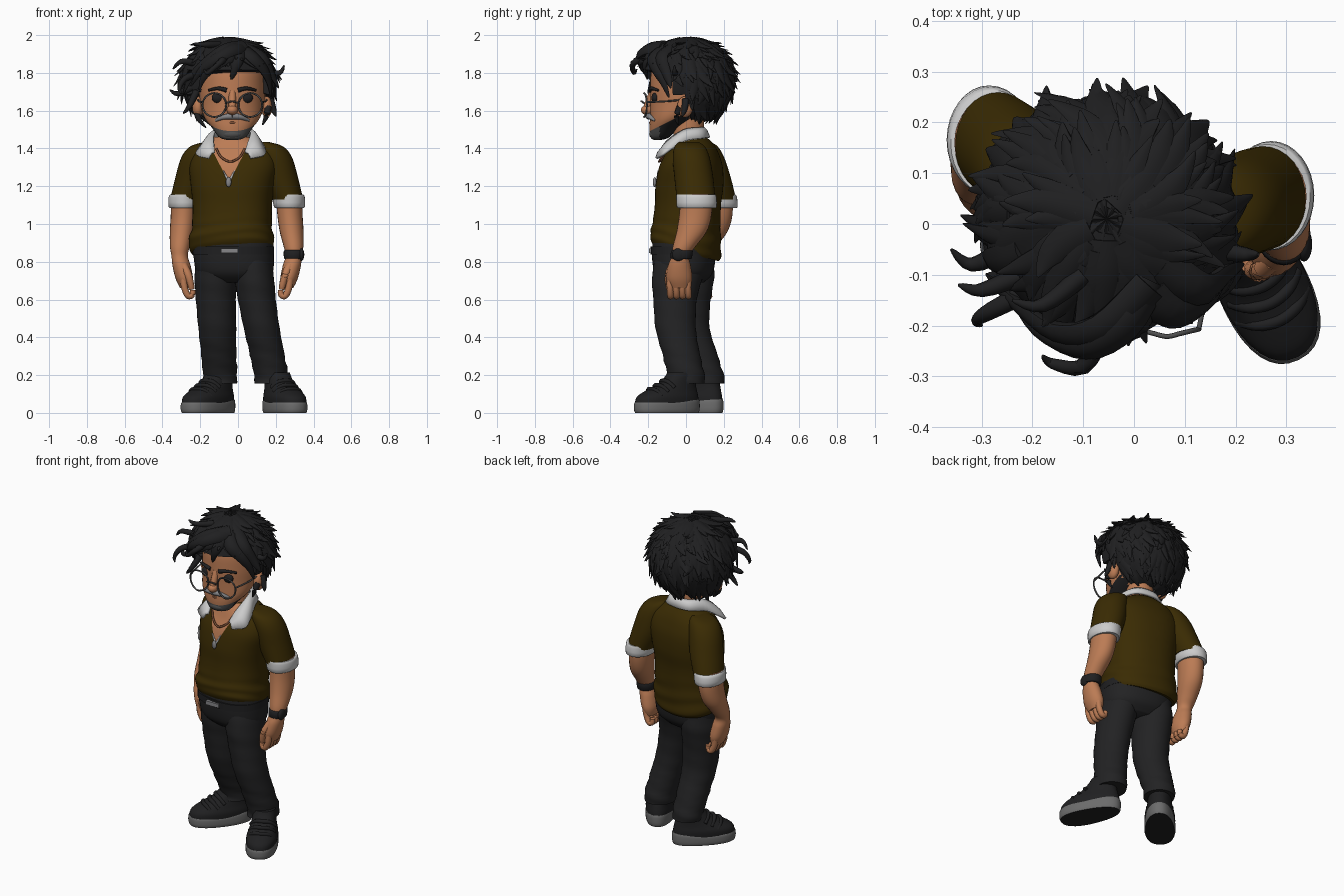
import bpy, bmesh, math, random
from mathutils import Vector, Matrix

if "Cube" in bpy.data.objects:
    bpy.data.objects.remove(bpy.data.objects["Cube"])
random.seed(7)

def material(name, r, g, b):
    m = bpy.data.materials.new(name)
    m.diffuse_color = (r, g, b, 1)
    m.use_nodes = True
    m.node_tree.nodes["Principled BSDF"].inputs["Base Color"].default_value = m.diffuse_color
    return m

HAIR = material("hair black", .014, .014, .015)
DENIM = material("trouser black", .016, .016, .017)
SHOE = material("shoe black", .014, .014, .015)
SHIRT = material("shirt brown", .042, .024, .001)
WHITE = material("trim white", .6, .6, .6)
SKIN = material("skin", .5, .2, .09)
SOLE = material("sole grey", .15, .15, .15)
METAL = material("metal grey", .24, .24, .25)
BEARD = material("beard grey", .08, .08, .08)
CORD = material("brown", .2, .075, .035)

def spline(rows, n):
    """Catmull-Rom through rows of equal-length tuples."""
    out, last = [], len(rows) - 1
    for i in range(last):
        a, b, c, d = (rows[max(0, min(last, i + k))] for k in (-1, 0, 1, 2))
        for j in range(n):
            t = j / n
            out.append(tuple(.5 * (2*q + (r-p)*t + (2*p-5*q+4*r-s)*t*t + (3*q-p-3*r+s)*t**3)
                             for p, q, r, s in zip(a, b, c, d)))
    return out + [tuple(rows[-1])]

def skin_rings(bm, rings):
    vs = [[bm.verts.new(p) for p in ring] for ring in rings]
    m = len(vs[0])
    for a, b in zip(vs, vs[1:]):
        for i in range(m):
            bm.faces.new((a[i], a[(i+1) % m], b[(i+1) % m], b[i]))
    bm.faces.new(vs[0][::-1])
    bm.faces.new(vs[-1])

def make(name, bm, *mats, angle=50):
    bmesh.ops.recalc_face_normals(bm, faces=bm.faces[:])
    me = bpy.data.meshes.new(name)
    bm.to_mesh(me)
    bm.free()
    ob = bpy.data.objects.new(name, me)
    bpy.context.collection.objects.link(ob)
    for m in mats:
        me.materials.append(m)
    bpy.ops.object.select_all(action='DESELECT')
    bpy.context.view_layer.objects.active = ob
    ob.select_set(True)
    bpy.ops.object.shade_smooth_by_angle(angle=math.radians(angle))
    return ob

def loft_bm(rows, seg=36, e=2.0, yaw=0, n=5, ripple=None):
    """Rows are x, y, z, half width, half depth."""
    bm, rings, rot = bmesh.new(), [], Matrix.Rotation(math.radians(yaw), 3, 'Z')
    for x, y, z, rx, ry in spline(rows, n):
        ring = []
        for k in range(seg):
            a = 2 * math.pi * k / seg
            c, s = math.cos(a), math.sin(a)
            f = 1 + (ripple(z, a) if ripple else 0)
            p = Vector((math.copysign(abs(c)**(2/e), c)*rx*f, math.copysign(abs(s)**(2/e), s)*ry*f, 0))
            ring.append(rot @ p + Vector((x, y, z)))
        rings.append(ring)
    skin_rings(bm, rings)
    return bm

def loft(name, mat, rows, **kw):
    return make(name, loft_bm(rows, **kw), mat)

def add_tube(bm, pts, r, tip=1.0, flat=1.0, sides=8, n=4, taper=1.0):
    ps = [Vector(p) for p in spline(pts, n)]
    rings = []
    for i, p in enumerate(ps):
        t = (ps[min(i+1, len(ps)-1)] - ps[max(i-1, 0)]).normalized()
        u = t.cross(Vector((-.05, .02, 1.75)) - p if flat < 1 else Vector((.3, .2, 1))).normalized()
        v = t.cross(u)
        w = r * (1 + (tip - 1) * (i / (len(ps)-1))**taper)
        rings.append([p + u*w*math.cos(2*math.pi*k/sides) + v*w*flat*math.sin(2*math.pi*k/sides)
                      for k in range(sides)])
    skin_rings(bm, rings)

def tubes(name, mat, paths, r, **kw):
    bm = bmesh.new()
    for p in paths:
        add_tube(bm, p, r, **kw)
    return make(name, bm, mat)

def ball(name, mat, loc, scale):
    bm = bmesh.new()
    bmesh.ops.create_uvsphere(bm, u_segments=24, v_segments=14, radius=1,
                              matrix=Matrix.Translation(loc) @ Matrix.Diagonal((*scale, 1)))
    return make(name, bm, mat)

# Trousers, belt and buckle
def leg_fold(z, a):
    return .035 * math.sin(z*85 + 2*a) * max(0, 1 - abs(z - .25)/.16) + .012*math.sin(z*60 + a)
loft("right_leg", DENIM, [(.176, .0, .155, .088, .1), (.175, 0, .2, .09, .098), (.15, -.03, .33, .092, .1),
     (.125, -.055, .45, .095, .107), (.1, -.058, .6, .1, .115), (.085, -.045, .72, .105, .135), (.07, -.02, .84, .1, .14)], ripple=leg_fold)
loft("left_leg", DENIM, [(-.093, .113, .155, .088, .092), (-.095, .11, .2, .09, .09), (-.103, .06, .33, .094, .1),
     (-.11, .02, .45, .1, .105), (-.117, .01, .6, .106, .12), (-.118, .01, .72, .112, .14), (-.11, .0, .84, .11, .14)], ripple=leg_fold)
loft("hips", DENIM, [(-.018, -.01, .69, .15, .1), (-.018, -.012, .74, .2, .15), (-.022, -.012, .82, .212, .165), (-.025, -.01, .9, .212, .165)], e=2.3, yaw=-8)
loft("belt", SHOE, [(-.025, -.012, .838, .216, .172), (-.025, -.012, .88, .216, .172)], e=2.3, yaw=-8)
bm = bmesh.new()
bmesh.ops.create_cube(bm, size=1, matrix=Matrix.Translation((-.045, -.186, .858)) @ Matrix.Diagonal((.09, .02, .024, 1)))
make("belt_buckle", bm, METAL)

# Shoes
for side, loc, yaw in (("right", (.243, -.10, 0), 26), ("left", (-.155, .045, 0), -41)):
    parts = [loft("%s_shoe_upper" % side, SHOE, [(0, 0, .05, .086, .182), (0, .004, .085, .087, .174), (0, .026, .118, .078, .145),
                  (0, .055, .15, .072, .108), (0, .078, .19, .07, .085), (0, .085, .215, .066, .076)], e=2.2)]
    bm = loft_bm([(0, 0, 0, .083, .18), (0, 0, .015, .088, .186), (0, 0, .045, .088, .186), (0, 0, .056, .085, .182)], e=2.3, n=3)
    for f in bm.faces:
        f.normal_update()
        f.material_index = int(abs(f.normal.z) > .9 and f.calc_center_median().z < .01)
    for v in bm.verts:      # thicker towards the heel
        v.co.z *= 1 + max(0, v.co.y) * 1.6
    parts.append(make("%s_shoe_sole" % side, bm, SOLE, SHOE))
    parts.append(tubes("%s_shoe_straps" % side, SHOE, [[(-.07, y+.035, z-.035), (-.04, y+.01, z-.004), (0, y, z+.002), (.04, y+.01, z-.004), (.07, y+.035, z-.035)]
                       for y, z in ((-.1, .124), (-.062, .145), (-.025, .168))], .012))
    for ob in parts:
        for v in ob.data.vertices:
            v.co.x *= 1 - .65 * v.co.y
        ob.location = loc
        ob.rotation_euler.z = math.radians(yaw)

# Shirt body with an open V at the front
bm = loft_bm([(-.033, 0, .845, .21, .17), (-.035, 0, .87, .222, .182), (-.035, -.002, .91, .226, .184), (-.032, .002, .98, .212, .178),
              (-.03, .01, 1.1, .21, .172), (-.028, .018, 1.2, .222, .176), (-.022, .026, 1.3, .235, .164), (-.02, .032, 1.37, .215, .138),
              (-.025, .03, 1.42, .16, .115), (-.03, .022, 1.46, .1, .085)], seg=56, e=2.25, yaw=-10, n=6,
             ripple=lambda z, a: .02 * math.sin(z*75 + 1.5*math.sin(a*2)) * max(0, 1 - abs(z - .94)/.12))
for v in bm.verts:
    v.co.z -= .24 * v.co.y * max(0, min(1, (1.05 - v.co.z) / .18))
APEX = Vector((-.048, 0, 1.22))
planes = [Vector((s, 0, -.52)) for s in (1, -1)]
for nrm in planes:
    bmesh.ops.bisect_plane(bm, geom=bm.verts[:] + bm.edges[:] + bm.faces[:], plane_co=APEX, plane_no=nrm)
for f in bm.faces:
    c = f.calc_center_median()
    f.material_index = int(c.y < 0 and all((c - APEX).dot(q) < 0 for q in planes))
make("shirt_body", bm, SHIRT, SKIN)

# Collar: half stations (inner edge, outer edge), mirrored
half = [(0, .082, 1.512, 0, .112, 1.46), (.065, .06, 1.512, .092, .09, 1.458), (.095, -.005, 1.505, .145, .0, 1.445),
        (.1, -.065, 1.475, .178, -.07, 1.405), (.092, -.115, 1.435, .183, -.125, 1.368), (.08, -.15, 1.385, .115, -.165, 1.35)]
full = [(-a, b, c, -d, e, f) for a, b, c, d, e, f in half[:0:-1]] + half
bm = bmesh.new()
prev = None
for r in spline(full, 4):
    mid = [(r[i] + r[i+3]) / 2 for i in range(3)]
    row = [bm.verts.new(p) for p in (r[:3], (mid[0], mid[1], mid[2] + .012), r[3:])]
    if prev:
        for i in (0, 1):
            bm.faces.new((prev[i], row[i], row[i+1], prev[i+1]))
    prev = row
collar = make("collar", bm, WHITE)
collar.location = (-.025, .015, 0)
collar.rotation_euler.z = math.radians(-7)
collar.modifiers.new("thickness", 'SOLIDIFY').thickness = .014
tubes("zip_edges", WHITE, [[(-.048 + s*.5*h, -.153 + .1*h, 1.222 + h) for h in (0, .03, .06)] for s in (-1, 1)], .007, tip=.5)
ball("zip_pull", METAL, (-.05, -.166, 1.222), (.015, .01, .026))
tubes("neck_cord", CORD, [[(-.115, -.095, 1.40), (-.09, -.118, 1.355), (-.04, -.142, 1.33), (.01, -.128, 1.355), (.035, -.1, 1.40)]], .006)

# Sleeves, arms and hands; the left side is mirrored and set further back
arm = [(.27, .055, 1.16, .07, .085), (.275, .05, 1.05, .067, .086), (.284, .03, .96, .063, .08), (.294, -.01, .88, .052, .06),
       (.295, -.03, .83, .043, .046), (.285, -.035, .78, .048, .06), (.27, -.035, .71, .046, .068), (.262, -.032, .66, .03, .05)]
sleeve = [(.13, .015, 1.435, .03, .05), (.165, .02, 1.41, .075, .08), (.195, .028, 1.35, .092, .098), (.225, .042, 1.24, .094, .103), (.262, .053, 1.13, .083, .102)]
cuff = [(.262, .053, 1.155, .085, .104), (.268, .055, 1.14, .086, .107), (.272, .057, 1.09, .082, .106), (.272, .057, 1.086, .07, .095)]
for side in ("right", "left"):
    left = side == "left"
    def place(row):
        x, y, z = row[:3]
        return (-x - .014, y + .11 - .15*max(0, z - 1.13), *row[2:]) if left else tuple(row)
    loft("%s_arm" % side, SKIN, [place(r) for r in arm], seg=24)
    loft("%s_sleeve" % side, SHIRT, [place(r) for r in sleeve], seg=32)
    loft("%s_cuff" % side, WHITE, [place(r) for r in cuff], seg=32, n=2)
    tubes("%s_fingers" % side, SKIN, [[place(p) for p in ((.275, y, .73), (.27, y - .002, .665), (.25, y, .62), (.228, y, .625), (.226, y, .65))]
          for y in (-.082, -.05, -.018, .012)], .02, tip=.75)
    tubes("%s_thumb" % side, SKIN, [[place(p) for p in ((.275, -.07, .78), (.25, -.092, .73), (.236, -.092, .68), (.232, -.088, .655))]], .024, tip=.65)
loft("watch_strap", SHOE, [(.295, -.025, .815, .046, .05), (.295, -.025, .82, .052, .056), (.295, -.022, .855, .053, .058), (.295, -.02, .862, .046, .05)], seg=24, n=2)
ball("watch_face", SHOE, (.335, -.04, .838), (.016, .034, .034))

# Neck and head, with the beard cut into the jaw
loft("neck", SKIN, [(-.03, .02, 1.38, .1, .085), (-.03, .015, 1.44, .078, .08), (-.03, .01, 1.6, .078, .085)])
bm = loft_bm([(-.03, -.15, 1.445, .03, .02), (-.03, -.138, 1.46, .07, .05), (-.03, -.115, 1.51, .108, .078), (-.03, -.07, 1.565, .148, .12),
              (-.03, -.012, 1.64, .17, .178), (-.03, 0, 1.72, .175, .19), (-.03, .0, 1.82, .165, .18), (-.03, 0, 1.9, .12, .13)], seg=48)
jaw_p, jaw_n = Vector((0, -.2, 1.488)), Vector((0, -.5, 1))
bmesh.ops.bisect_plane(bm, geom=bm.verts[:] + bm.edges[:] + bm.faces[:], plane_co=jaw_p, plane_no=jaw_n)
for f in bm.faces:
    c = f.calc_center_median()
    if (c - jaw_p).dot(jaw_n) < 0 and c.y < .02:
        f.material_index = 1 if c.y < -.14 else 2
make("head", bm, SKIN, BEARD, HAIR)
ball("chin_beard", BEARD, (-.03, -.165, 1.476), (.055, .03, .026))
ball("nose", SKIN, (-.03, -.205, 1.603), (.03, .034, .026))
tubes("nose_bridge", SKIN, [[(-.03, -.175, 1.70), (-.03, -.193, 1.655), (-.03, -.21, 1.61)]], .02)
tubes("mouth", CORD, [[(-.07, -.172, 1.532), (-.03, -.19, 1.537), (.01, -.172, 1.532)]], .006)
for s in (-1, 1):
    n = "right" if s > 0 else "left"
    def fx(d): return -.03 + s*d
    ball(n + "_ear", SKIN, (fx(.182), -.005, 1.62), (.03, .042, .056))
    ball(n + "_eye", HAIR, (fx(.075), -.163, 1.668), (.034, .02, .028))
    tubes(n + "_eyebrow", HAIR, [[(fx(.03), -.190, 1.708), (fx(.075), -.183, 1.718), (fx(.125), -.147, 1.708)]], .013, tip=.5)
    tubes(n + "_moustache", METAL, [[(fx(0), -.196, 1.572), (fx(.045), -.19, 1.566), (fx(.088), -.162, 1.548)]], .02, tip=.35)
    # Round wire spectacles
    ring = [(fx(.095) + .063*math.cos(a), -.222 + .015*abs(math.cos(a)), 1.63 + .063*math.sin(a)) for a in (k*math.pi/8 for k in range(17))]
    tubes(n + "_spectacle_rim", BEARD, [ring], .005, n=2)
    tubes(n + "_spectacle_arm", BEARD, [[(fx(.158), -.205, 1.645), (fx(.178), -.1, 1.65), (fx(.182), 0, 1.66)]], .005)
tubes("spectacle_bridge", BEARD, [[(fx(.032), -.222, 1.64), (-.03, -.236, 1.65), (-.062, -.222, 1.64)]], .005)

# Hair: a cap pushed under the skin at the face, covered with tapered locks
C, R = Vector((-.054, .01, 1.757)), Vector((.246, .24, .228))
def in_face(p):
    return p.z < 1.81 and p.y < (-.085 if p.z > 1.68 else .02)
bm = bmesh.new()
bmesh.ops.create_uvsphere(bm, u_segments=72, v_segments=48, radius=1)
for v in bm.verts:
    d = v.co.copy()
    p = C + d * R * (1 + .02*math.sin(9*math.atan2(d.y, d.x) + 5*d.z))
    k = .6 if in_face(p) or p.z < 1.535 else 1
    v.co = C + (p - C) * k
make("hair_cap", bm, HAIR)
bm = bmesh.new()
count = 0
while count < 230:
    az, p0 = random.uniform(0, 2*math.pi), random.uniform(.08, 2.0)
    length, drift, flick = random.uniform(.5, .95), random.uniform(-.2, .4), random.uniform(.02, .19)
    pts = []
    for s in (0, .33, .66, .85, 1):
        pol, a, k = p0 + length*s, az + drift*s*s, .96 + .045*s + flick*s**4
        d = Vector((math.sin(pol)*math.cos(a), math.sin(pol)*math.sin(a), math.cos(pol)))
        pts.append(C + d * R * k)
    if any(in_face(p) for p in pts) or pts[-1].z < 1.485:
        continue
    add_tube(bm, pts, random.uniform(.024, .04), tip=.06, flat=.45, sides=7, taper=1.8)
    count += 1
make("hair_locks", bm, HAIR)
big = [[(.03, -.11, 1.93), (-.02, -.2, 1.925), (-.10, -.245, 1.885), (-.19, -.21, 1.82), (-.25, -.13, 1.73)],
       [(.03, -.12, 1.94), (-.06, -.205, 1.925), (-.15, -.215, 1.87), (-.24, -.15, 1.79), (-.29, -.1, 1.69)],
       [(.0, -.14, 1.9), (-.06, -.215, 1.88), (-.125, -.225, 1.84), (-.18, -.185, 1.78), (-.205, -.14, 1.71)],
       [(.03, -.13, 1.92), (.08, -.175, 1.88), (.135, -.155, 1.82), (.165, -.12, 1.75), (.175, -.09, 1.67)],
       [(.0, -.14, 1.93), (.0, -.195, 1.885), (-.015, -.215, 1.83), (-.035, -.205, 1.765)],
       [(.05, -.08, 1.93), (.13, -.13, 1.88), (.18, -.1, 1.79), (.215, -.08, 1.72)]]
tubes("fringe", HAIR, big, .042, tip=.1, flat=.6, taper=2)
wisps = [[(-.2, -.13, 1.8), (-.28, -.17, 1.77), (-.31, -.19, 1.72), (-.3, -.2, 1.69)], [(-.22, -.1, 1.85), (-.3, -.13, 1.86), (-.345, -.12, 1.82)],
         [(-.25, -.05, 1.72), (-.32, -.08, 1.69), (-.36, -.05, 1.71)], [(-.06, -.21, 1.89), (-.10, -.28, 1.85), (-.16, -.275, 1.80), (-.18, -.26, 1.82)],
         [(-.22, -.06, 1.7), (-.26, -.1, 1.62), (-.29, -.1, 1.585)], [(.15, -.05, 1.8), (.22, -.06, 1.8), (.245, -.06, 1.84)],
         [(-.1, -.1, 1.95), (-.18, -.16, 1.95), (-.24, -.15, 1.955)], [(.16, -.03, 1.62), (.15, -.05, 1.57), (.13, -.04, 1.525)],
         [(-.22, .0, 1.62), (-.21, -.03, 1.56), (-.17, -.03, 1.51)], [(.17, .0, 1.66), (.19, -.01, 1.6), (.2, -.02, 1.57)]]
tubes("wisps", HAIR, wisps, .02, tip=.15, taper=1.6)
